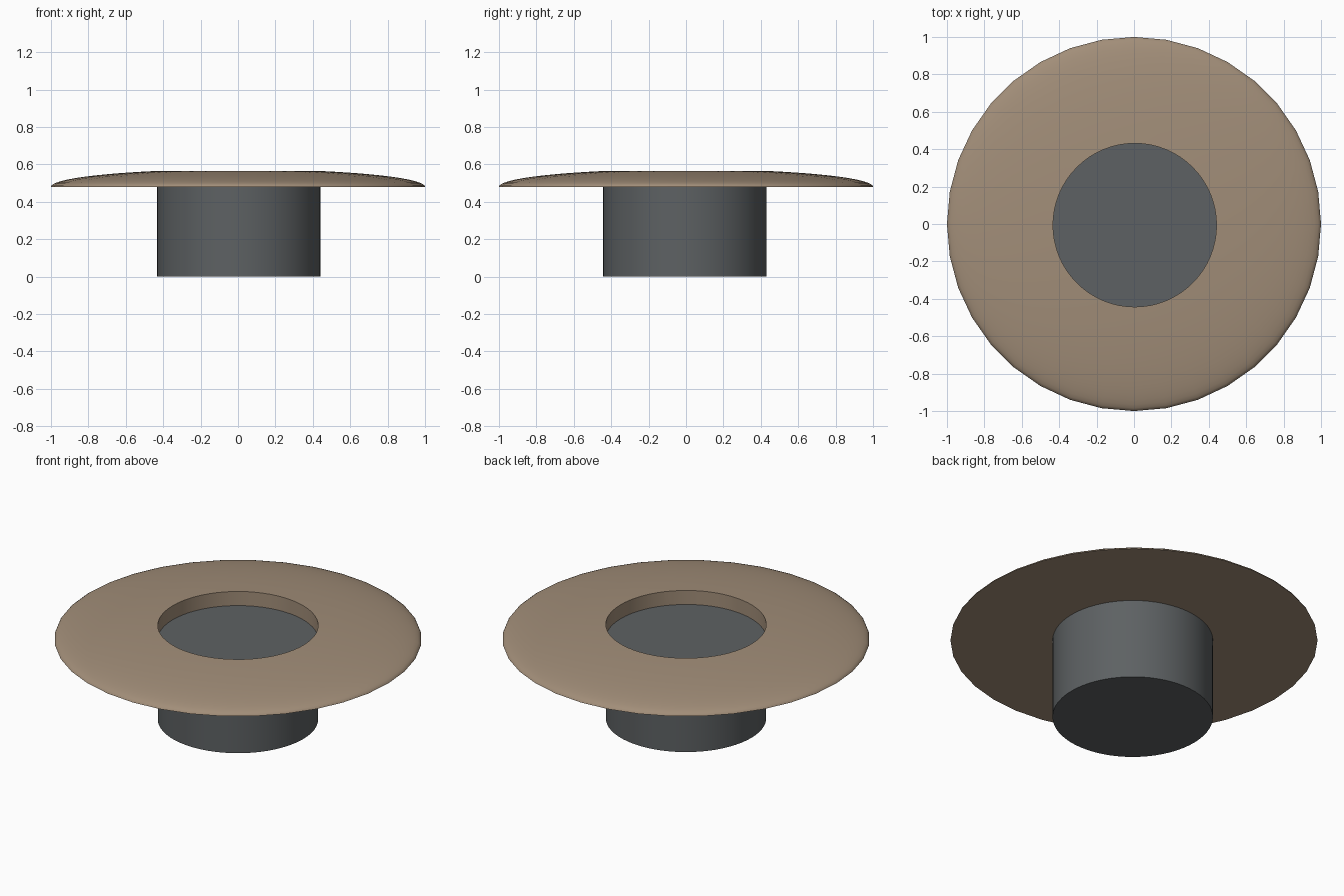
import bpy, bmesh
from math import sin, cos, radians

if "Cube" in bpy.data.objects:
    bpy.data.objects.remove(bpy.data.objects["Cube"])

BASE_Z, RISE = 0.48, 0.094      # underside and height of the flattened dome
HOLE_R, OFFSET = 0.437, (0.004, -0.006)


def material(name, color):
    m = bpy.data.materials.new(name)
    m.diffuse_color = (*color, 1)
    m.use_nodes = True
    m.node_tree.nodes["Principled BSDF"].inputs["Base Color"].default_value = m.diffuse_color
    return m


def new_object(name, bm, mat=None):
    bmesh.ops.recalc_face_normals(bm, faces=bm.faces)
    mesh = bpy.data.meshes.new(name)
    bm.to_mesh(mesh)
    bm.free()
    obj = bpy.data.objects.new(name, mesh)
    bpy.context.collection.objects.link(obj)
    if mat:
        mesh.materials.append(mat)
    return obj


def cylinder(name, z0, z1, mat=None):
    bm = bmesh.new()
    bmesh.ops.create_cone(bm, cap_ends=True, segments=64,
                          radius1=HOLE_R, radius2=HOLE_R, depth=z1 - z0)
    bmesh.ops.translate(bm, verts=bm.verts, vec=(*OFFSET, (z0 + z1) / 2))
    return new_object(name, bm, mat)


def shade(obj):
    bpy.ops.object.select_all(action='DESELECT')
    obj.select_set(True)
    bpy.context.view_layer.objects.active = obj
    bpy.ops.object.shade_smooth_by_angle(angle=radians(30))


# Brim: 36-sided flattened half sphere with a flat underside
bm = bmesh.new()
rings = []
for j in range(18):
    a = radians(5 * j)
    rings.append([bm.verts.new((cos(a) * cos(radians(10 * i)),
                                cos(a) * sin(radians(10 * i)),
                                BASE_Z + RISE * sin(a))) for i in range(36)])
for low, high in zip(rings, rings[1:]):
    for i in range(36):
        k = (i + 1) % 36
        bm.faces.new((low[i], low[k], high[k], high[i]))
bm.faces.new(rings[0])
bm.faces.new(rings[-1])
brim = new_object("brim", bm, material("tan", (0.36, 0.27, 0.19)))

# Round opening through the brim
cutter = cylinder("opening_cutter", 0.3, 0.8)
cut = brim.modifiers.new("opening", 'BOOLEAN')
cut.operation = 'DIFFERENCE'
cut.solver = 'EXACT'
cut.object = cutter
bpy.context.view_layer.objects.active = brim
bpy.ops.object.modifier_apply(modifier=cut.name)
bpy.data.objects.remove(cutter)
shade(brim)

# Solid round plug below, its top closing the opening
plug = cylinder("plug", 0.0, BASE_Z, material("dark_grey", (0.11, 0.12, 0.125)))
shade(plug)
